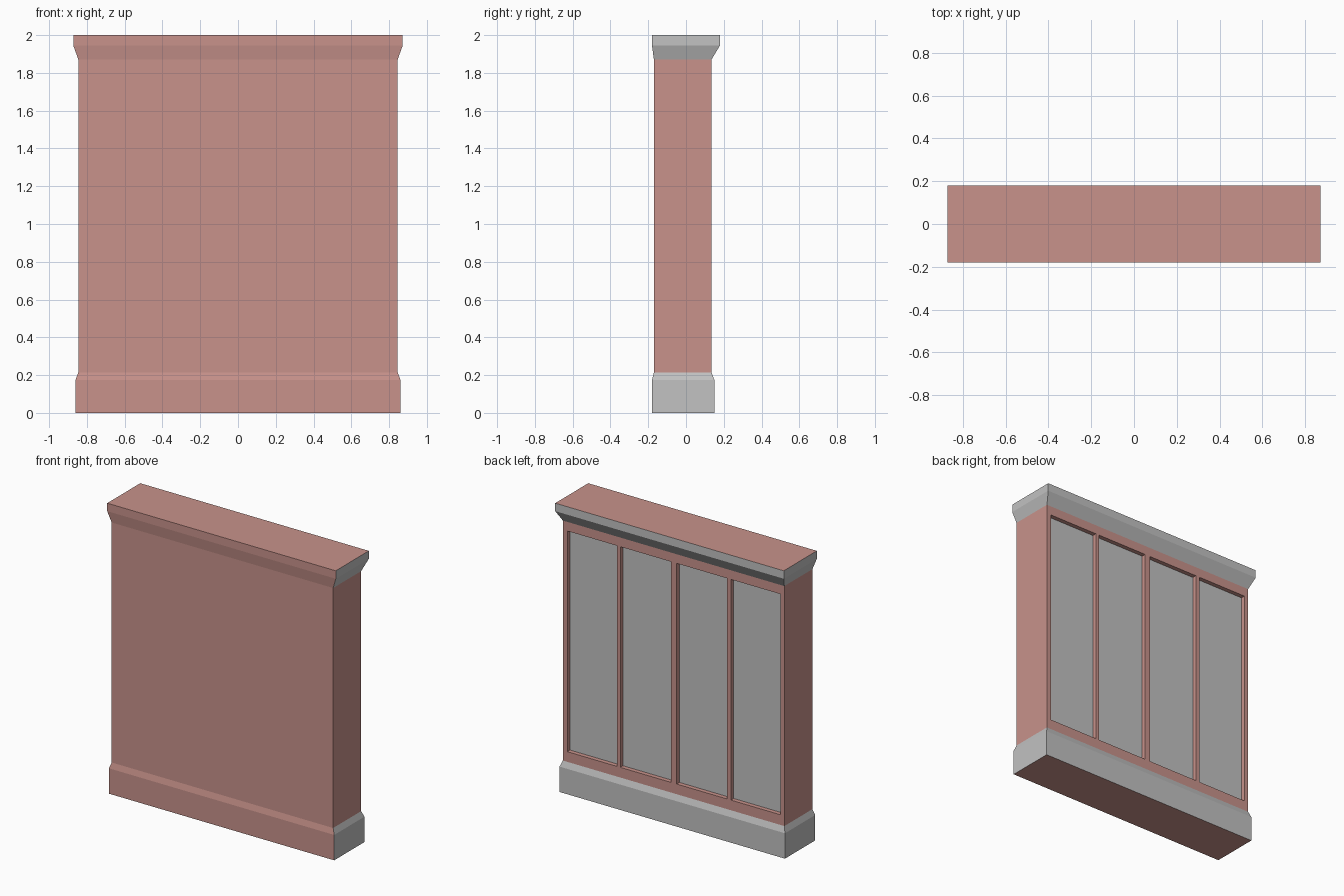
import bpy
import bmesh
from mathutils import Vector

cube = bpy.data.objects.get("Cube")
if cube:
    bpy.data.objects.remove(cube, do_unlink=True)


def make_material(name, colour):
    mat = bpy.data.materials.new(name)
    mat.use_nodes = True
    mat.diffuse_color = colour
    mat.node_tree.nodes["Principled BSDF"].inputs["Base Color"].default_value = colour
    return mat


BRICK = make_material("brick_red", (0.58, 0.29, 0.26, 1))
STONE = make_material("stone_grey", (0.54, 0.54, 0.54, 1))

WALL_X, WALL_FRONT, WALL_BACK = 0.845, -0.17, 0.135
BASE_TOP, CROWN_BOTTOM = 0.215, 1.87
RECESS = 0.03


def finish(bm, name, mats):
    bmesh.ops.recalc_face_normals(bm, faces=bm.faces)
    mesh = bpy.data.meshes.new(name)
    bm.to_mesh(mesh)
    bm.free()
    for mat in mats:
        mesh.materials.append(mat)
    obj = bpy.data.objects.new(name, mesh)
    bpy.context.collection.objects.link(obj)
    return obj


def moulding(name, levels, cap_top):
    """Stack rectangles (z, half width, front y, back y); grey on back and sides."""
    bm = bmesh.new()
    rings = [[bm.verts.new(p) for p in
              ((-x, f, z), (x, f, z), (x, b, z), (-x, b, z))]
             for z, x, f, b in levels]
    for low, high in zip(rings, rings[1:]):
        for i in range(4):
            j = (i + 1) % 4
            face = bm.faces.new((low[i], low[j], high[j], high[i]))
            face.material_index = 0 if i == 0 else 1
    # Only the exposed end is closed; the other meets the wall
    bm.faces.new(rings[-1] if cap_top else rings[0])
    return finish(bm, name, [BRICK, STONE])


moulding("plinth", [(0, 0.86, -0.18, 0.15),
                    (0.175, 0.86, -0.18, 0.15),
                    (BASE_TOP, WALL_X, WALL_FRONT, WALL_BACK)], False)
moulding("crown", [(CROWN_BOTTOM, WALL_X, WALL_FRONT, WALL_BACK),
                   (1.945, 0.872, -0.18, 0.18),
                   (2, 0.872, -0.18, 0.18)], True)

# Wall with four recessed panels in the back
bays = [(-0.815, -0.437), (-0.407, -0.023), (0.019, 0.407), (0.433, 0.811)]
xs = [-WALL_X] + [x for bay in bays for x in bay] + [WALL_X]
zs = [BASE_TOP, 0.285, 1.807, CROWN_BOTTOM]

bm = bmesh.new()


def quad(points, material=0):
    face = bm.faces.new([bm.verts.new(p) for p in points])
    face.material_index = material


# Front and both sides
quad([(x, WALL_FRONT, z) for x, z in ((-WALL_X, zs[0]), (WALL_X, zs[0]),
                                      (WALL_X, zs[-1]), (-WALL_X, zs[-1]))])
for x in (-WALL_X, WALL_X):
    quad([(x, WALL_FRONT, zs[0]), (x, WALL_BACK, zs[0]),
          (x, WALL_BACK, zs[-1]), (x, WALL_FRONT, zs[-1])])

# Back grid: bays sit in the odd columns of the middle row
for col in range(len(xs) - 1):
    for row in range(len(zs) - 1):
        corners = [(xs[col], zs[row]), (xs[col + 1], zs[row]),
                   (xs[col + 1], zs[row + 1]), (xs[col], zs[row + 1])]
        is_bay = row == 1 and col % 2 == 1
        depth = WALL_BACK - RECESS if is_bay else WALL_BACK
        quad([(x, depth, z) for x, z in corners], 1 if is_bay else 0)
        if is_bay:
            for (xa, za), (xb, zb) in zip(corners, corners[1:] + corners[:1]):
                quad([(xa, WALL_BACK, za), (xb, WALL_BACK, zb),
                      (xb, depth, zb), (xa, depth, za)])
bmesh.ops.remove_doubles(bm, verts=bm.verts, dist=0.0001)
finish(bm, "panelled_wall", [BRICK, STONE])

# Face the open shells outward from the centre of the wall
for name in ("plinth", "crown", "panelled_wall"):
    mesh = bpy.data.objects[name].data
    bm = bmesh.new()
    bm.from_mesh(mesh)
    front = min(bm.faces, key=lambda f: f.calc_center_median().y)
    if front.normal.dot(Vector((0, -1, 0))) < 0:
        bmesh.ops.reverse_faces(bm, faces=bm.faces)
    bm.to_mesh(mesh)
    bm.free()
